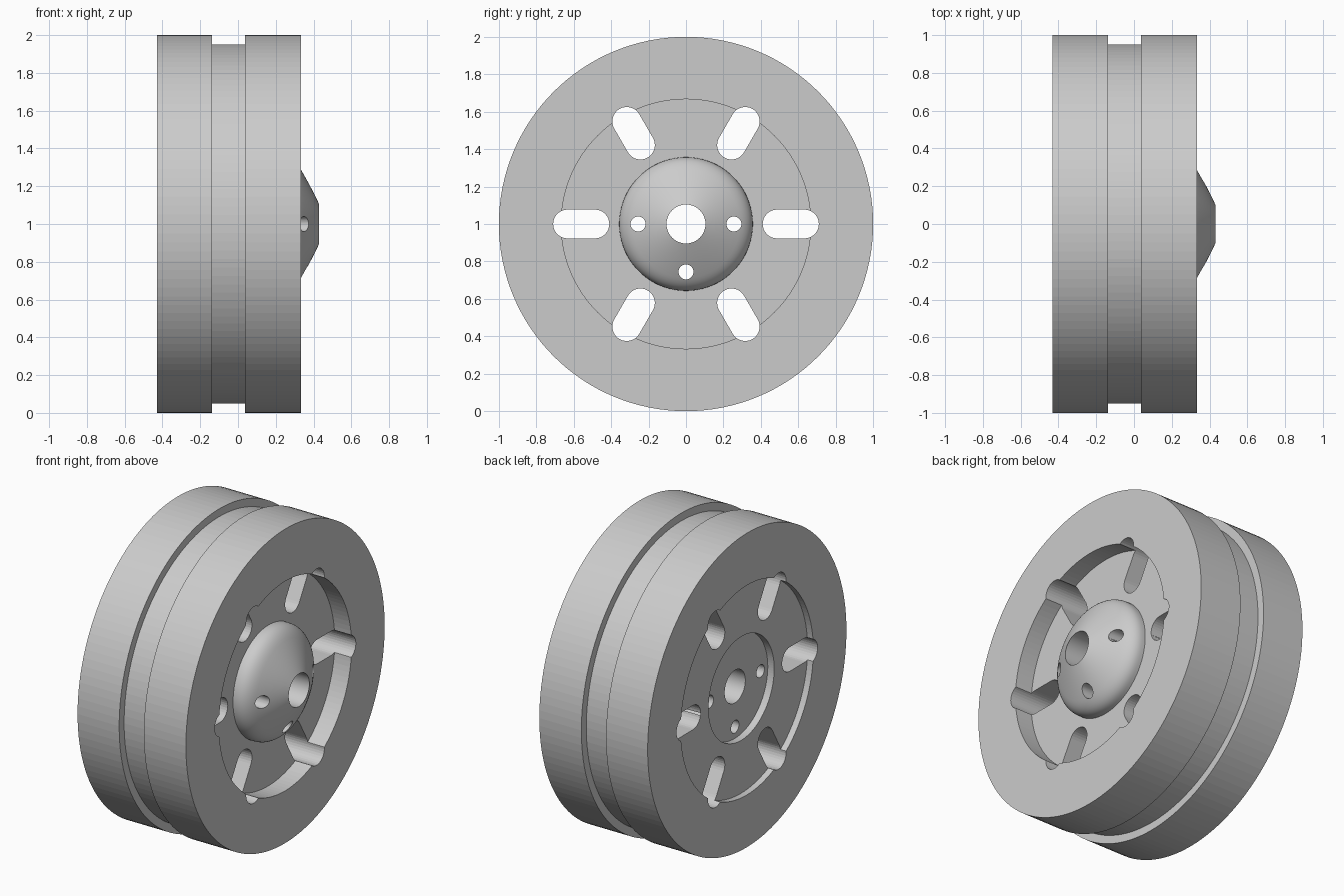
import bpy
import bmesh
from math import sin, cos, pi
from mathutils import Vector
from mathutils.geometry import interpolate_bezier

if "Cube" in bpy.data.objects:
    bpy.data.objects.remove(bpy.data.objects["Cube"])

SEGMENTS = 128
AXLE_HEIGHT = 1.0
BORE = 0.104

grey = bpy.data.materials.new("plain_grey")
grey.use_nodes = True
colour = (0.6, 0.6, 0.6, 1)
grey.diffuse_color = colour
grey.node_tree.nodes["Principled BSDF"].inputs["Base Color"].default_value = colour


def make_object(name, bm):
    bmesh.ops.recalc_face_normals(bm, faces=bm.faces)
    mesh = bpy.data.meshes.new(name)
    bm.to_mesh(mesh)
    bm.free()
    mesh.materials.append(grey)
    obj = bpy.data.objects.new(name, mesh)
    obj.location.z = AXLE_HEIGHT
    bpy.context.collection.objects.link(obj)
    return obj


def lathe(name, profile):
    """Turn a closed (x, radius) profile around the x axis."""
    bm = bmesh.new()
    rings = []
    for i in range(SEGMENTS):
        a = 2 * pi * i / SEGMENTS
        rings.append([bm.verts.new((x, r * cos(a), r * sin(a))) for x, r in profile])
    n = len(profile)
    for i, ring in enumerate(rings):
        after = rings[(i + 1) % SEGMENTS]
        for j in range(n):
            k = (j + 1) % n
            bm.faces.new((ring[j], ring[k], after[k], after[j]))
    return make_object(name, bm)


def slot_cutter(name, inner, outer, radius, angle, steps=16):
    """Rounded prism along x, running from inner to outer centre distance."""
    outline = []
    for centre, start in ((outer, -pi / 2), (inner, pi / 2)):
        for i in range(steps + 1):
            if inner == outer and i == steps:
                continue
            t = start + pi * i / steps
            y, z = centre + radius * cos(t), radius * sin(t)
            outline.append((y * cos(angle) - z * sin(angle),
                            y * sin(angle) + z * cos(angle)))
    bm = bmesh.new()
    face = bm.faces.new([bm.verts.new((-1, y, z)) for y, z in outline])
    made = bmesh.ops.extrude_face_region(bm, geom=[face])["geom"]
    moved = [v for v in made if isinstance(v, bmesh.types.BMVert)]
    bmesh.ops.translate(bm, verts=moved, vec=(2, 0, 0))
    obj = make_object(name, bm)
    obj.hide_render = True
    return obj


# Wheel body: tread with centre groove, recessed web on both sides, bore
wheel_body = lathe("wheel_body", [
    (-0.345, BORE), (-0.345, 0.33), (-0.39, 0.33), (-0.39, 0.667),
    (-0.43, 0.667), (-0.43, 1.0), (-0.137, 1.0), (-0.137, 0.95),
    (0.037, 0.95), (0.037, 1.0), (0.333, 1.0), (0.333, 0.667),
    (0.215, 0.667), (0.215, BORE)])

# Domed hub cap: rounded shoulder, then a gently curved cone
base, shoulder = Vector((0.235, 0.357)), Vector((0.333, 0.288))
tip = Vector((0.43, BORE))
curve = interpolate_bezier(base, (0.28, 0.357), (0.31, 0.327), shoulder, 9)
curve += interpolate_bezier(shoulder, (0.367, 0.23), (0.402, 0.165), tip, 7)[1:]
hub_cap = lathe("hub_cap", [(0.215, BORE), (0.215, 0.357)]
                + [(p[0], p[1]) for p in curve])

# Six radial slots and three bolt holes
cutters = [slot_cutter("slot_cutter", 0.487, 0.633, 0.077, i * pi / 3)
           for i in range(6)]
cutters += [slot_cutter("hole_cutter", 0.256, 0.256, 0.04, a)
            for a in (0, pi, -pi / 2)]

for part in (wheel_body, hub_cap):
    for cutter in cutters:
        mod = part.modifiers.new("cut", 'BOOLEAN')
        mod.operation = 'DIFFERENCE'
        mod.solver = 'EXACT'
        mod.object = cutter
    bpy.context.view_layer.update()
    graph = bpy.context.evaluated_depsgraph_get()
    mesh = bpy.data.meshes.new_from_object(part.evaluated_get(graph))
    part.modifiers.clear()
    part.data = mesh

for cutter in cutters:
    bpy.data.objects.remove(cutter)

# Soft shading on the cap, crisp at its rims and holes
bpy.ops.object.select_all(action='DESELECT')
hub_cap.select_set(True)
bpy.context.view_layer.objects.active = hub_cap
bpy.ops.object.shade_smooth_by_angle(angle=pi / 6)
